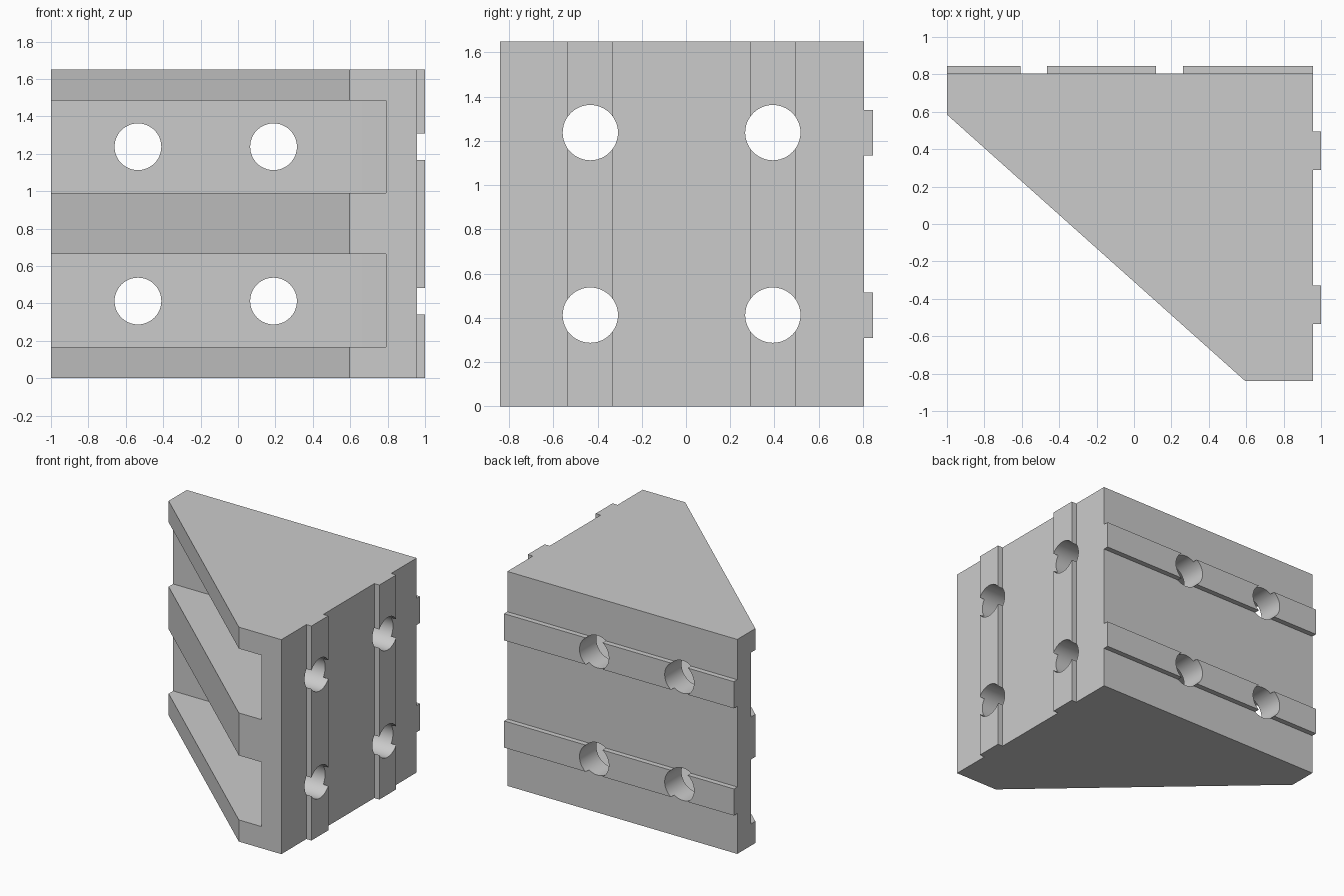
import bpy
import bmesh
from mathutils import Matrix

cube = bpy.data.objects.get("Cube")
if cube:
    bpy.data.objects.remove(cube, do_unlink=True)

HEIGHT = 1.65
BACK, RIGHT = 0.805, 0.957       # mounting planes
HOLE_Z = (0.4125, 1.2375)
HOLE_X = (-0.535, 0.19)
HOLE_Y = (-0.4325, 0.3925)
RIB = 0.1025                     # half width of a locating rib
RIB_OUT = 0.043

grey = bpy.data.materials.new("cast_grey")
grey.use_nodes = True
grey.diffuse_color = (0.6, 0.6, 0.6, 1)
grey.node_tree.nodes["Principled BSDF"].inputs["Base Color"].default_value = (0.6, 0.6, 0.6, 1)


def to_object(name, bm):
    bmesh.ops.recalc_face_normals(bm, faces=bm.faces)
    mesh = bpy.data.meshes.new(name)
    bm.to_mesh(mesh)
    bm.free()
    mesh.materials.append(grey)
    obj = bpy.data.objects.new(name, mesh)
    bpy.context.collection.objects.link(obj)
    return obj


def prism(name, outline, z0, z1):
    bm = bmesh.new()
    face = bm.faces.new([bm.verts.new((x, y, z0)) for x, y in outline])
    top = bmesh.ops.extrude_face_region(bm, geom=[face])["geom"]
    verts = [v for v in top if isinstance(v, bmesh.types.BMVert)]
    bmesh.ops.translate(bm, verts=verts, vec=(0, 0, z1 - z0))
    return to_object(name, bm)


def drill(name, centre, axis):
    bm = bmesh.new()
    turn = Matrix.Rotation(1.5707963, 4, "Y" if axis == "X" else "X")
    bmesh.ops.create_cone(bm, cap_ends=True, segments=48, radius1=0.125, radius2=0.125,
                          depth=0.4, matrix=Matrix.Translation(centre) @ turn)
    return to_object(name, bm)


def combine(target, tool, operation):
    mod = target.modifiers.new("combine", "BOOLEAN")
    mod.operation, mod.solver, mod.object = operation, "EXACT", tool
    bpy.context.view_layer.objects.active = target
    bpy.ops.object.modifier_apply(modifier=mod.name)
    bpy.data.objects.remove(tool, do_unlink=True)


# Triangular body, with the upright ribs as part of its outline
outline = [(-1, BACK), (-1, 0.585), (0.595, -0.84), (RIGHT, -0.84)]
for y in HOLE_Y:
    outline += [(RIGHT, y - RIB), (RIGHT + RIB_OUT, y - RIB),
                (RIGHT + RIB_OUT, y + RIB), (RIGHT, y + RIB)]
outline.append((RIGHT, BACK))
bracket = prism("angle_bracket", outline, 0, HEIGHT)

# Level ribs across the back
for z in HOLE_Z:
    rib = prism("back_rib", [(-1, 0.75), (RIGHT, 0.75), (RIGHT, 0.845), (-1, 0.845)],
                z - RIB, z + RIB)
    combine(bracket, rib, "UNION")

# Pockets open to the sloping side, leaving two walls with a sloped inner corner
pocket_outline = [(-1.2, 0.64), (0.66, 0.64), (0.79, 0.58), (0.79, -1), (-1.2, -1)]
for z0, z1 in ((0.167, 0.663), (0.99, 1.485)):
    combine(bracket, prism("pocket_cutter", pocket_outline, z0, z1), "DIFFERENCE")

# Bolt holes through both walls
for z in HOLE_Z:
    for x in HOLE_X:
        combine(bracket, drill("back_drill", (x, 0.75, z), "Y"), "DIFFERENCE")
    for y in HOLE_Y:
        combine(bracket, drill("side_drill", (0.9, y, z), "X"), "DIFFERENCE")

# Smooth the hole walls, keep the machined edges sharp
bpy.ops.object.select_all(action="DESELECT")
bracket.select_set(True)
bpy.context.view_layer.objects.active = bracket
bpy.ops.object.shade_smooth_by_angle(angle=0.35)
